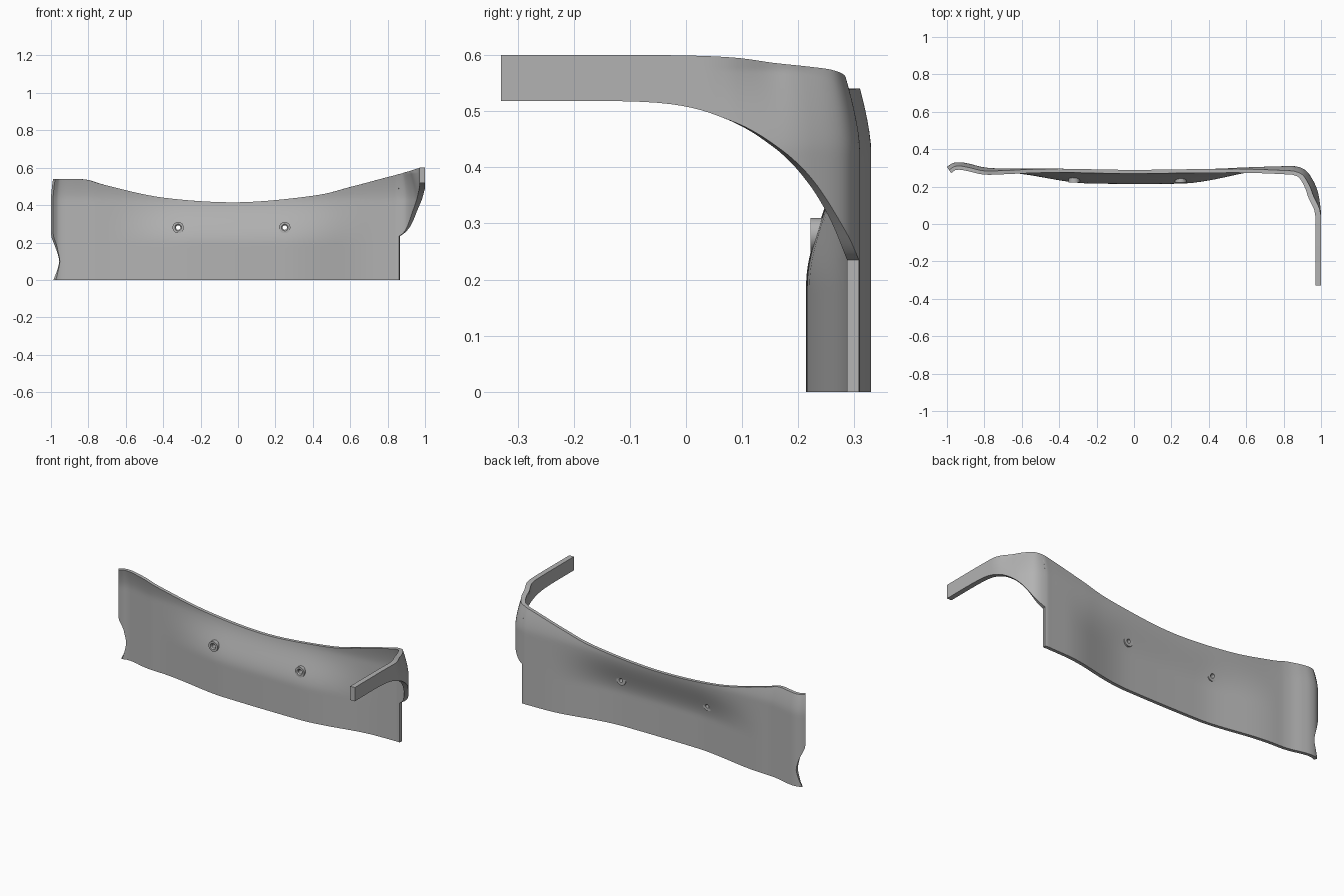
import bpy, bmesh, math
from mathutils import Vector

if "Cube" in bpy.data.objects:
    bpy.data.objects.remove(bpy.data.objects["Cube"])

grey = bpy.data.materials.new("plain grey")
grey.use_nodes = True
grey.diffuse_color = (0.45, 0.45, 0.45, 1)
grey.node_tree.nodes["Principled BSDF"].inputs["Base Color"].default_value = grey.diffuse_color

# Plan path of the outer skin from right end to arm tip: x, y, top height, arch height
ARCH = 0.235
PATH = [Vector(p) for p in (
    (-1, .305, .54, ARCH), (-.97, .325, .54, ARCH), (-.93, .33, .54, ARCH),
    (-.88, .322, .54, ARCH), (-.8, .303, .535, ARCH), (-.7, .297, .505, ARCH),
    (-.4, .296, .44, ARCH), (0, .291, .415, ARCH), (.4, .295, .45, ARCH),
    (.6, .303, .497, ARCH), (.8, .309, .55, ARCH), (.865, .308, .565, ARCH),
    (.92, .285, .573, .285), (.96, .228, .58, .375), (.985, .165, .586, .435),
    (1, .08, .596, .483), (1, -.05, .6, .515), (1, -.33, .6, .518))]
LAST = len(PATH) - 1
FLANGE, CORNER = 2, 11      # path positions of the end flange and the lower panel's end
ROWS, STEPS = 28, 8


def smooth(t):
    t = min(max(t, 0), 1)
    return t * t * (3 - 2 * t)


def path(u):
    """Smooth spline through the path points."""
    i = min(int(u), LAST - 1)
    t = u - i
    a, b, c, d = (PATH[min(max(i + k, 0), LAST)] for k in (-1, 0, 1, 2))
    p = b + 0.5 * t * (c - a + t * (2 * a - 5 * b + 4 * c - d + t * (3 * b - a - 3 * c + d)))
    p.x = min(p.x, 1)
    return p


def skin(u, z):
    """Outer and inner points of the shell at a path position and height."""
    if u < FLANGE:          # notch in the end flange
        u = FLANGE - (FLANGE - u) * min(1, 0.3 + 0.7 * (abs(z - 0.1) / 0.14) ** 1.4)
    p = path(u)
    tangent = path(min(u + 0.02, LAST)) - path(max(u - 0.02, 0))
    inward = Vector((tangent.y, -tangent.x, 0)).normalized()
    lean = 0.02 * min(max((z - 0.43) / 0.11, 0), 1.3) ** 1.5 * smooth((p.y - 0.03) / 0.15)
    bulge = 0.057 * smooth((0.72 - abs(p.x)) / 0.48) * smooth((0.44 - z) / 0.25)
    outer = Vector((p.x, p.y - bulge, z)) + inward * lean
    return outer, outer + inward * (0.02 + 0.01 * smooth((u - 10) / 5))


def add_object(name, bm):
    bmesh.ops.recalc_face_normals(bm, faces=bm.faces)
    mesh = bpy.data.meshes.new(name)
    bm.to_mesh(mesh)
    bm.free()
    mesh.materials.append(grey)
    obj = bpy.data.objects.new(name, mesh)
    bpy.context.collection.objects.link(obj)
    return obj


def make_active(obj):
    bpy.ops.object.select_all(action='DESELECT')
    obj.select_set(True)
    bpy.context.view_layer.objects.active = obj


def lathe(name, x, z, profile, sides=32):
    """Closed ring turned about a front-to-back axis from (radius, y) points."""
    bm = bmesh.new()
    rings = []
    for k in range(sides):
        a = math.tau * k / sides
        rings.append([bm.verts.new((x + r * math.cos(a), y, z + r * math.sin(a)))
                      for r, y in profile])
    n = len(profile)
    for k in range(sides):
        a, b = rings[k], rings[(k + 1) % sides]
        for j in range(n):
            bm.faces.new((a[j], a[(j + 1) % n], b[(j + 1) % n], b[j]))
    return add_object(name, bm)


# Curved panel with its wrapped side arm
stations = sorted([k / STEPS for k in range(LAST * STEPS + 1)] + [CORNER + 0.005])
bm = bmesh.new()
columns = []
for u in stations:
    p = path(u)
    low = 0 if u <= CORNER else p.w
    pairs = [skin(u, low + (p.z - low) * j / ROWS) for j in range(ROWS + 1)]
    loop = [a for a, b in pairs] + [b for a, b in reversed(pairs)]
    columns.append([bm.verts.new(v) for v in loop])
size = 2 * (ROWS + 1)
for a, b in zip(columns, columns[1:]):
    for j in range(size):
        k = (j + 1) % size
        bm.faces.new((a[j], a[k], b[k], b[j]))
for end in (columns[0], columns[-1]):
    for j in range(ROWS):
        bm.faces.new((end[j], end[j + 1], end[size - 2 - j], end[size - 1 - j]))
panel = add_object("curved_panel", bm)

# Two screw bosses with holes through the panel
for name, x in (("right", -0.32), ("left", 0.25)):
    boss = lathe(name + "_screw_boss", x, 0.28,
                 ((.012, .255), (.012, .228), (.018, .222), (.03, .222), (.03, .255)))
    make_active(boss)
    bpy.ops.object.shade_smooth_by_angle(angle=math.radians(30))
    bpy.ops.mesh.primitive_cylinder_add(vertices=32, radius=0.012, depth=0.3,
                                        location=(x, 0.25, 0.28),
                                        rotation=(math.pi / 2, 0, 0))
    cutter = bpy.context.object
    cutter.name = name + "_hole_cutter"
    cutter.hide_render = True
    make_active(panel)
    cut = panel.modifiers.new("screw hole", 'BOOLEAN')
    cut.operation = 'DIFFERENCE'
    cut.solver = 'EXACT'
    cut.object = cutter
    bpy.ops.object.modifier_apply(modifier=cut.name)
    bpy.data.objects.remove(cutter)

make_active(panel)
bpy.ops.object.shade_smooth_by_angle(angle=math.radians(30))
